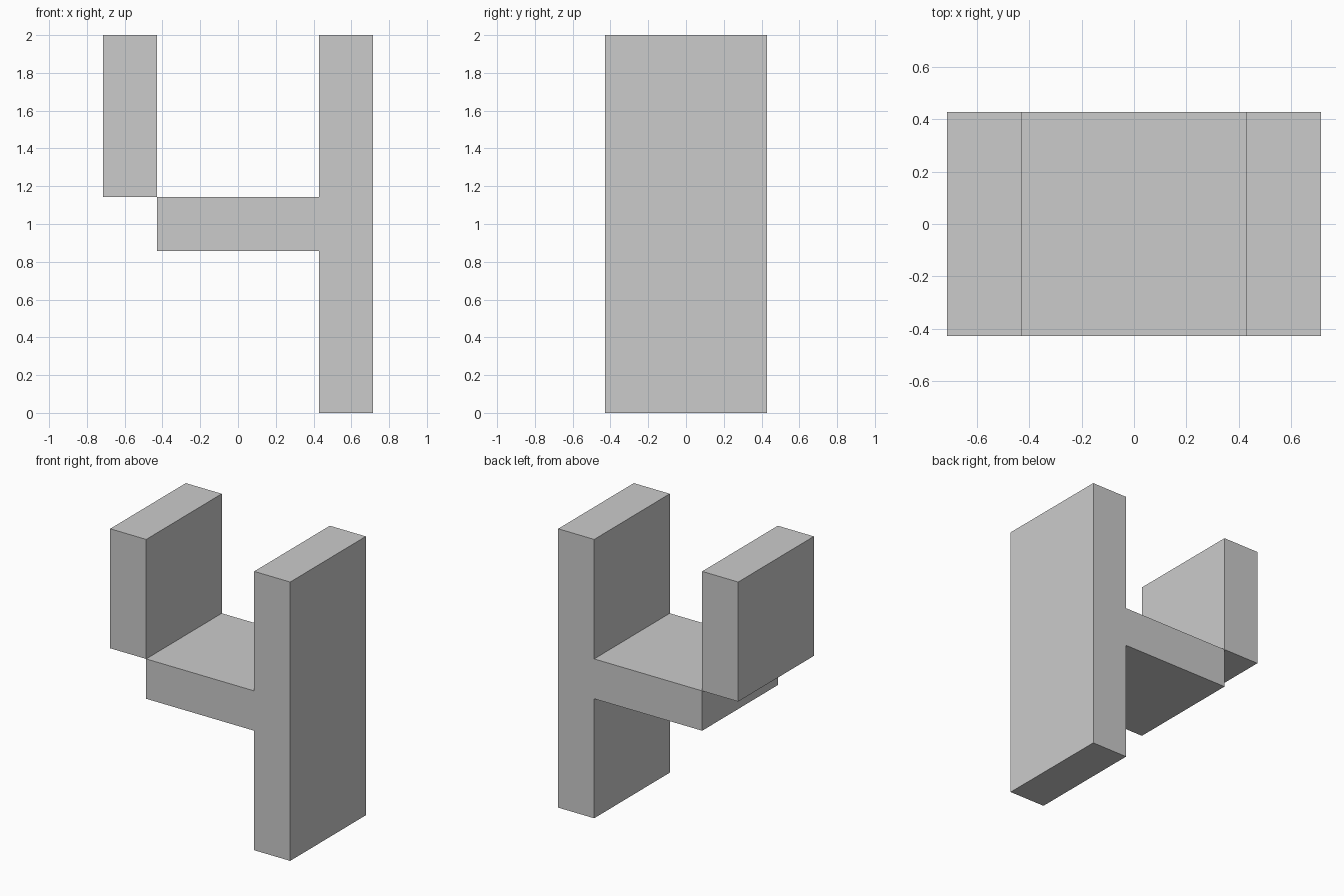
import bpy
import bmesh

cube = bpy.data.objects.get("Cube")
if cube:
    bpy.data.objects.remove(cube, do_unlink=True)

U = 1 / 7          # grid unit: the model is 14 units tall
HALF_DEPTH = 3 * U

grey = bpy.data.materials.new("plain grey")
grey.use_nodes = True
colour = (0.6, 0.6, 0.6, 1.0)
grey.diffuse_color = colour
for node in grey.node_tree.nodes:
    if node.type == 'BSDF_PRINCIPLED':
        node.inputs["Base Color"].default_value = colour


def extrude_profile(name, outline):
    """Extrude an x-z outline, given in grid units, through the full depth."""
    bm = bmesh.new()
    verts = [bm.verts.new((x * U, -HALF_DEPTH, z * U)) for x, z in outline]
    face = bm.faces.new(verts)
    result = bmesh.ops.extrude_face_region(bm, geom=[face], use_keep_orig=True)
    moved = [g for g in result["geom"] if isinstance(g, bmesh.types.BMVert)]
    bmesh.ops.translate(bm, verts=moved, vec=(0, 2 * HALF_DEPTH, 0))
    bmesh.ops.recalc_face_normals(bm, faces=bm.faces[:])
    mesh = bpy.data.meshes.new(name)
    bm.to_mesh(mesh)
    bm.free()
    mesh.materials.append(grey)
    obj = bpy.data.objects.new(name, mesh)
    bpy.context.collection.objects.link(obj)
    return obj


# Tall post with the crossbar growing out of its side
extrude_profile("post_and_crossbar", [
    (3, 0), (5, 0), (5, 14), (3, 14),
    (3, 8), (-3, 8), (-3, 6), (3, 6),
])

# Short upright touching the crossbar along its upper edge
extrude_profile("short_upright", [(-5, 8), (-3, 8), (-3, 14), (-5, 14)])
